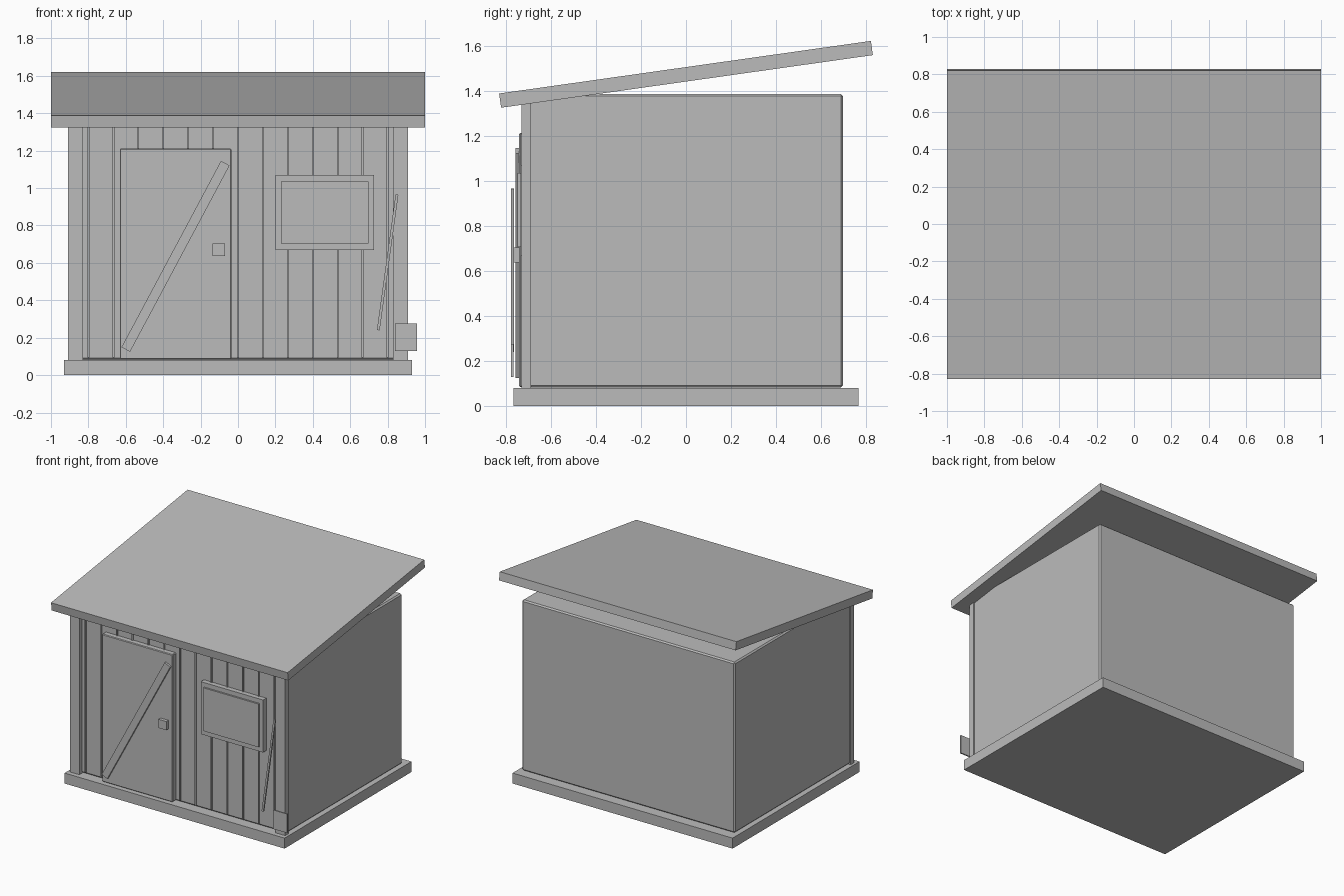
import bpy, math

if "Cube" in bpy.data.objects:
    bpy.data.objects.remove(bpy.data.objects["Cube"])

# one flat colour for the whole building
grey = bpy.data.materials.new("plain_grey")
grey.diffuse_color = (0.5, 0.5, 0.5, 1)
grey.use_nodes = True
grey.node_tree.nodes["Principled BSDF"].inputs["Base Color"].default_value = grey.diffuse_color


def box(name, x, y, z, bevel=0.0, rot=(0, 0, 0)):
    """Box from (min, max) ranges, rotated about its centre."""
    spans = (x, y, z)
    bpy.ops.mesh.primitive_cube_add(size=1, location=[(a + b) / 2 for a, b in spans])
    o = bpy.context.object
    o.name = name
    o.scale = [b - a for a, b in spans]
    bpy.ops.object.transform_apply(location=False, rotation=False, scale=True)
    o.rotation_euler = rot
    o.data.materials.append(grey)
    if bevel:
        m = o.modifiers.new("edge", 'BEVEL')
        m.width = bevel
        m.segments = 1
    return o


def slat(name, start, end, width, y):
    """Flat board running between two (x, z) points."""
    dx, dz = end[0] - start[0], end[1] - start[1]
    cx, cz = (start[0] + end[0]) / 2, (start[1] + end[1]) / 2
    half = math.hypot(dx, dz) / 2
    return box(name, (cx - width / 2, cx + width / 2), y, (cz - half, cz + half),
               rot=(0, math.atan2(dx, dz), 0))


# foundation and main body
box("foundation", (-0.93, 0.93), (-0.766, 0.766), (0, 0.08))
box("body", (-0.9, 0.9), (-0.697, 0.697), (0.082, 1.385), bevel=0.01)

# sloping roof slab
box("roof", (-1, 1), (-0.833, 0.833), (1.4405, 1.504), rot=(math.radians(8.05), 0, 0))

# front corner posts
for side, cx in (("left", -0.87), ("right", 0.87)):
    box("corner_post_" + side, (cx - 0.04, cx + 0.04), (-0.73, -0.688), (0.08, 1.401))

# battens on the front wall
for i in range(13):
    cx = (i - 6) * 0.1333
    box("batten", (cx - 0.005, cx + 0.005), (-0.706, -0.69), (0.095, 1.36))

# door with diagonal brace and handle
box("door", (-0.632, -0.036), (-0.74, -0.69), (0.085, 1.212), bevel=0.005)
slat("door_brace", (-0.6, 0.137), (-0.068, 1.133), 0.052, (-0.756, -0.735))
box("door_handle", (-0.135, -0.07), (-0.766, -0.735), (0.637, 0.703))

# window frame and pane
box("window_frame", (0.2, 0.727), (-0.735, -0.69), (0.668, 1.069))
box("window_pane", (0.23, 0.697), (-0.748, -0.73), (0.705, 1.035))

# leaning rod and small plate beside the right post
slat("leaning_rod", (0.75, 0.24), (0.85, 0.965), 0.015, (-0.776, -0.764))
box("low_plate", (0.84, 0.958), (-0.776, -0.766), (0.13, 0.275))
